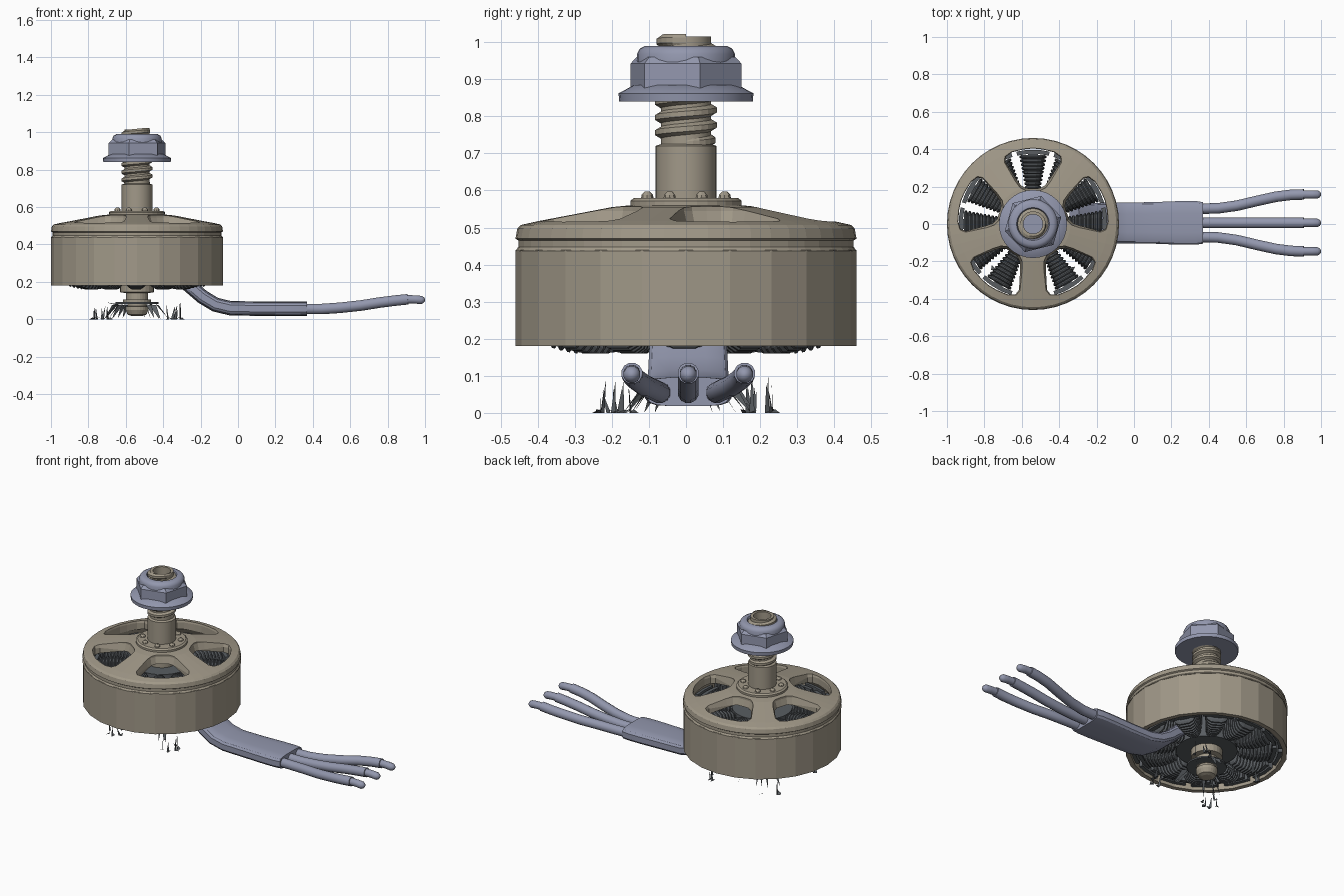
import bpy, bmesh, random
from math import sin, cos, pi, radians, copysign
from mathutils import Vector

if "Cube" in bpy.data.objects:
    bpy.data.objects.remove(bpy.data.objects["Cube"])

random.seed(4)
CX = -0.54  # motor axis


def material(name, rgb):
    m = bpy.data.materials.new(name)
    m.diffuse_color = (*rgb, 1)
    m.use_nodes = True
    m.node_tree.nodes["Principled BSDF"].inputs["Base Color"].default_value = m.diffuse_color
    return m


TAN = material("tan_metal", (0.36, 0.32, 0.25))
BLUE = material("blue_grey", (0.29, 0.31, 0.42))
DARK = material("dark_grey", (0.10, 0.11, 0.12))


def finish(name, bm, mat, smooth=None):
    bmesh.ops.recalc_face_normals(bm, faces=bm.faces)
    me = bpy.data.meshes.new(name)
    bm.to_mesh(me)
    bm.free()
    ob = bpy.data.objects.new(name, me)
    bpy.context.collection.objects.link(ob)
    me.materials.append(mat)
    if smooth:
        bpy.ops.object.select_all(action='DESELECT')
        ob.select_set(True)
        bpy.context.view_layer.objects.active = ob
        bpy.ops.object.shade_smooth_by_angle(angle=radians(smooth))
    return ob


def skin(bm, rings, closed=False, caps=True):
    """Join rings of points with quads; close the loop of rings or cap the ends."""
    vs = [[bm.verts.new(p) for p in r] for r in rings]
    n = len(vs[0])
    for i in range(len(vs) if closed else len(vs) - 1):
        a, b = vs[i], vs[(i + 1) % len(vs)]
        for j in range(n):
            k = (j + 1) % n
            bm.faces.new((a[j], a[k], b[k], b[j]))
    if caps and not closed:
        bm.faces.new(vs[0])
        bm.faces.new(vs[-1])


def circle(r, z, n, turn=0.0, cx=CX, cy=0.0):
    return [(cx + r * cos(turn + 2 * pi * i / n), cy + r * sin(turn + 2 * pi * i / n), z) for i in range(n)]


def lathe(name, prof, n, mat, closed=True, smooth=None):
    bm = bmesh.new()
    skin(bm, [circle(r, z, n) for r, z in prof], closed)
    return finish(name, bm, mat, smooth)


def polar(r, deg, z):
    return (CX + r * cos(radians(deg)), r * sin(radians(deg)), z)


def arc_block(bm, r0, r1, z0, z1, a0, a1, steps=4):
    rings = []
    for i in range(steps + 1):
        a = a0 + (a1 - a0) * i / steps
        rings.append([polar(r0, a, z0), polar(r1, a, z0), polar(r1, a, z1), polar(r0, a, z1)])
    skin(bm, rings)


# bell: flux ring, and spoked top with five chamfered windows
lathe("bell_ring", [(.432, .18), (.46, .18), (.46, .44), (.432, .44)], 24, TAN)
top = lathe("bell_top", [(.06, .50), (.06, .56), (.15, .56), (.20, .555), (.40, .517), (.445, .507), (.455, .497),
                         (.46, .47), (.452, .465), (.452, .448), (.46, .437), (.425, .43), (.405, .462), (.20, .505)],
            48, TAN)
half = [(.402, 7), (.400, 16), (.388, 22), (.36, 24), (.25, 20), (.215, 17), (.195, 11)]
outline = [(.404, 0)] + half + [(.19, 0)] + [(r, -a) for r, a in reversed(half)]
bm = bmesh.new()
for k in range(5):
    mid = 18 + 72 * k
    pts = [Vector(polar(r, mid + a, 0)) for r, a in outline]
    c = Vector(polar(.305, mid, 0))
    rings = []
    for s, z in ((1, .40), (1, .505), (1.10, .545), (1.10, .62)):
        rings.append([c + (p - c) * s + Vector((0, 0, z)) for p in pts])
    skin(bm, rings)
cutter = finish("window_cutter", bm, TAN)
cutter.hide_render = True
mod = top.modifiers.new("windows", 'BOOLEAN')
mod.operation, mod.solver, mod.object = 'DIFFERENCE', 'EXACT', cutter
bpy.context.view_layer.objects.active = top
bpy.ops.object.modifier_apply(modifier=mod.name)
bpy.data.objects.remove(cutter)

# hub cap with small rivets
lathe("hub_cap", [(.06, .55), (.15, .55), (.15, .572), (.14, .58), (.06, .58)], 32, TAN)
bm = bmesh.new()
for k in range(8):
    x, y, _ = polar(.113, 22 + 45 * k, 0)
    skin(bm, [circle(r, z, 8, cx=x, cy=y) for r, z in ((.017, .575), (.015, .588), (.007, .597))])
finish("hub_rivets", bm, TAN)

# magnets inside the ring
bm = bmesh.new()
for k in range(14):
    a = k * 360 / 14
    arc_block(bm, .408, .434, .20, .43, a - 10.5, a + 10.5)
finish("magnets", bm, DARK)

# shaft, lower end, and hollow threaded end
lathe("shaft", [(.052, .17), (.082, .17), (.082, .72), (.068, .725), (.068, 1.015), (.052, 1.015)], 32, TAN, smooth=40)
lathe("shaft_lower_end", [(.03, .018), (.05, .025), (.062, .05), (.062, .068), (.05, .07), (.05, .085), (.075, .088),
                          (.075, .105), (.06, .107), (.06, .14), (.09, .145), (.09, .22)], 24, TAN, closed=False)
lathe("retaining_clip", [(.06, .083), (.115, .083), (.115, .093), (.06, .093)], 20, DARK)
bm = bmesh.new()
pitch, n, turns = .041, 24, 7
rings = []
for i in range(n * turns + 1):
    a, z = 360 * i / n, .725 + pitch * i / n
    tip = min(1, i / 8, (n * turns - i) / 8)
    crest = .069 + .014 * tip
    z = min(z, 1.005)
    rings.append([polar(.066, a, z - .017), polar(crest, a, z - .007),
                  polar(crest, a, z + .007), polar(.066, a, z + .017)])
skin(bm, rings)
finish("shaft_thread", bm, TAN)

# flanged lock nut: flange, hexagon, collar
lathe("nut_flange", [(.08, .84), (.18, .84), (.182, .862), (.172, .867), (.14, .885), (.08, .885)], 32, BLUE, smooth=30)
bm = bmesh.new()
skin(bm, [circle(r, z, 6, radians(14)) for r, z in ((.156, .862), (.156, .942), (.138, .96))])
nut = finish("nut_hexagon", bm, BLUE)
lathe("nut_collar", [(.08, .94), (.132, .94), (.132, .968), (.125, .982), (.11, .99), (.088, .99), (.08, .975)],
      32, BLUE, smooth=40)

# stator core: hub, teeth and tooth shoes
lathe("stator_hub", [(.082, .19), (.175, .19), (.175, .43), (.082, .43)], 36, DARK)
bm = bmesh.new()
for k in range(12):
    a = 30 * k
    arc_block(bm, .16, .385, .20, .42, a - 4, a + 4, 1)
    arc_block(bm, .375, .397, .20, .425, a - 13, a + 13)
finish("stator_teeth", bm, DARK)

# twelve ribbed copper windings
bm = bmesh.new()
for k in range(12):
    a = radians(30 * k)
    rings, ribs, r0, r1 = [], 9, .185, .368
    for i in range(ribs * 3 + 1):
        t = i / (ribs * 3)
        r = r0 + (r1 - r0) * t
        inset = .010 if i % 3 == 0 else 0
        w = .040 + .034 * t - inset
        h = .130 + .018 * sin(pi * t) - inset
        ring = []
        for j in range(16):
            u = 2 * pi * (j + .5) / 16
            s = copysign(abs(cos(u)) ** .55, cos(u)) * w
            z = copysign(abs(sin(u)) ** .55, sin(u)) * h + .306
            s += .005 * sin(u)  # slight wire slant
            ring.append((CX + r * cos(a) - s * sin(a), r * sin(a) + s * cos(a), z))
        rings.append(ring)
    skin(bm, rings)
finish("windings", bm, DARK)


# cable sleeve and three leads
def sweep(bm, stations, n, power=1.0):
    """stations: x, y, z, half width, half height; section follows the path."""
    rings = []
    for i, (x, y, z, w, h) in enumerate(stations):
        p, q = stations[max(i - 1, 0)], stations[min(i + 1, len(stations) - 1)]
        d = Vector(q[:3]) - Vector(p[:3])
        side = Vector((-d.y, d.x, 0)).normalized()
        up = d.cross(side).normalized()
        ring = []
        for j in range(n):
            u = 2 * pi * (j + .5) / n
            c, s = cos(u), sin(u)
            ring.append(Vector((x, y, z)) + side * copysign(abs(c) ** power, c) * w
                        + up * copysign(abs(s) ** power, s) * h)
        rings.append(ring)
    skin(bm, rings)


bm = bmesh.new()
path = [(-.32, .235, .10), (-.26, .18, .105), (-.19, .12, .108), (-.12, .078, .11), (-.04, .059, .11),
        (.10, .057, .112), (.25, .057, .118), (.33, .057, .118), (.37, .057, .112)]
sweep(bm, [(x, .006, z, w, .039) for x, z, w in path], 16, .5)
finish("cable_sleeve", bm, BLUE, smooth=30)
for name, side in (("right", -1), ("middle", 0), ("left", 1)):
    bm = bmesh.new()
    way = [(.33, .075, .055), (.45, .078, .055), (.55, .092, .062), (.66, .118, .074), (.76, .140, .090),
           (.84, .150, .100), (.908, .152, .107)]
    sweep(bm, [(x, .006 + side * y, z, .029, .029) for x, y, z in way], 12)
    tip = [(.90, .107, .023), (.95, .106, .023), (.98, .103, .023), (.993, .102, .016), (1.0, .101, .006)]
    sweep(bm, [(x, .006 + side * .152, z, r, r) for x, z, r in tip], 12)
    finish("lead_" + name, bm, BLUE, smooth=40)

# thin broken remains of the mounting base around four screw positions
bm = bmesh.new()
for k in range(4):
    hx, hy, _ = polar(.27, 45 + 90 * k, 0)
    for i in range(6):
        u = random.uniform(0, 2 * pi)
        p = Vector((hx + .042 * cos(u), hy + .042 * sin(u), 0))
        step = Vector((-sin(u), cos(u), 0)) * .014
        lean = Vector((0, 0, random.uniform(.05, .10))) + step * random.uniform(-1, 1)
        bm.faces.new([bm.verts.new(v) for v in (p, p + step, p + lean)])
        q = p + Vector((cos(u), sin(u), 0)) * .02 + step
        bm.faces.new([bm.verts.new(v) for v in (p, q, p + step * 2 + Vector((0, 0, .01)))])
    for i in range(4):
        a = 45 + 90 * k + random.uniform(-30, 30)
        z = random.choice((.0, .005, .09))
        bm.faces.new([bm.verts.new(v) for v in (polar(.11, a, .08), polar(.14, a + 9, .075), polar(.19, a + 4, z))])
finish("base_slivers", bm, DARK)
